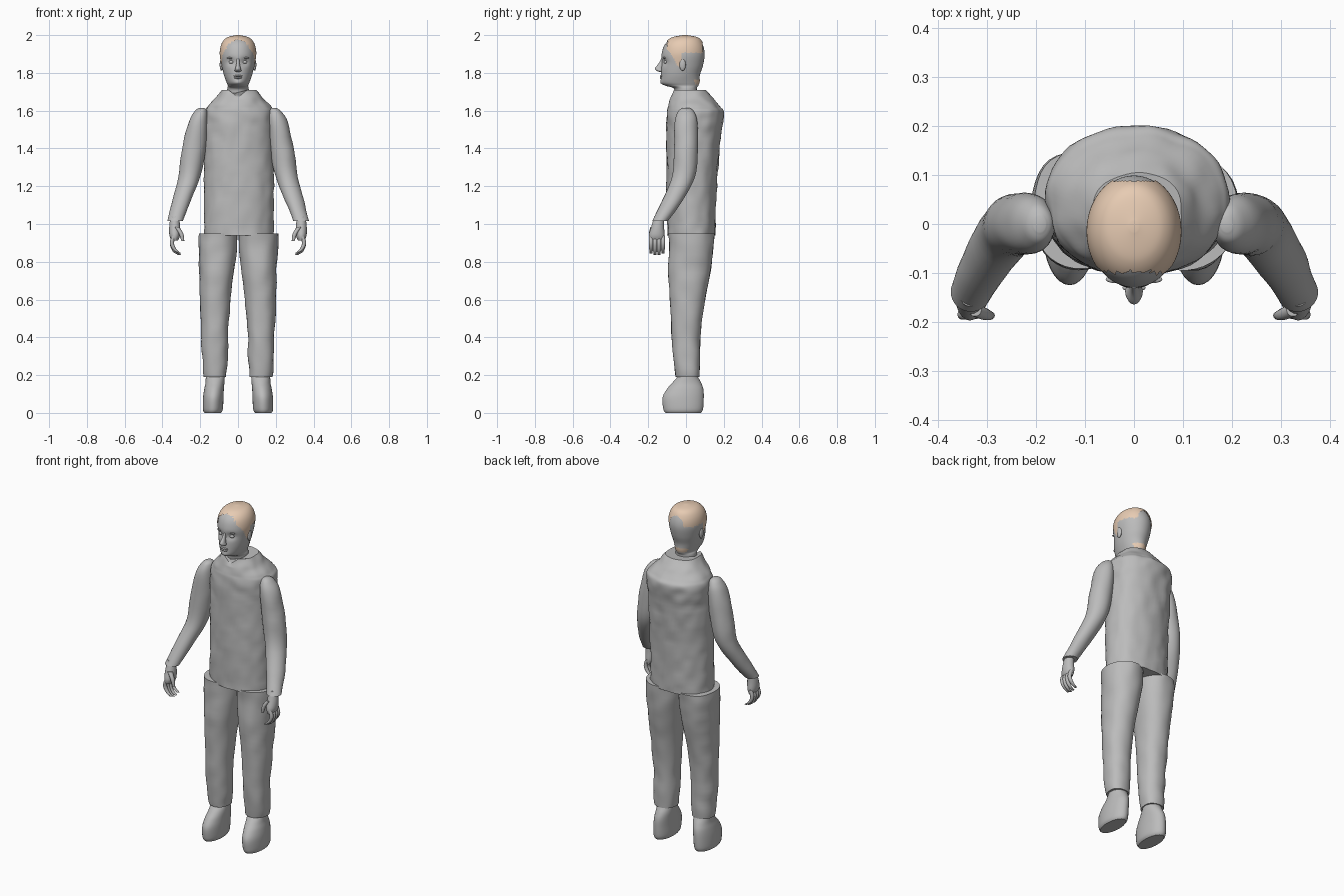
import bpy, bmesh, math
from mathutils import Vector, noise

cube = bpy.data.objects.get("Cube")
if cube:
    bpy.data.objects.remove(cube, do_unlink=True)


def material(name, rgb):
    m = bpy.data.materials.new(name)
    m.use_nodes = True
    m.diffuse_color = (*rgb, 1)
    m.node_tree.nodes["Principled BSDF"].inputs["Base Color"].default_value = (*rgb, 1)
    return m


GREY = material("plain grey", (0.5, 0.5, 0.5))
HAIR = material("pale sandy hair", (0.8, 0.6, 0.45))


def spline(rings, steps):
    """Smoothly interpolate rings of (x, y, z, radius x, radius y)."""
    pts = [Vector(r) for r in rings]
    pts = [pts[0]] + pts + [pts[-1]]
    out = []
    for a, b, c, d in zip(pts, pts[1:], pts[2:], pts[3:]):
        for s in range(steps):
            t = s / steps
            out.append(0.5 * (2 * b + (c - a) * t + (2 * a - 5 * b + 4 * c - d) * t * t
                              + (3 * b - a - 3 * c + d) * t ** 3))
    return out + [pts[-1]]


def loft(name, rings, side=1, segs=32, steps=5, power=2.0, caps=True,
         shape=None, keep=None, mat=GREY):
    """Skin elliptical rings; shape moves points, keep filters faces by centre."""
    bm = bmesh.new()
    loops = []
    for x, y, z, rx, ry in spline(rings, steps):
        loop = []
        for i in range(segs):
            a = math.tau * i / segs
            c, s = math.cos(a), math.sin(a)
            px = math.copysign(abs(c) ** (2 / power), c) * rx
            py = math.copysign(abs(s) ** (2 / power), s) * ry
            co = Vector((side * (x + px), y + py, z))
            loop.append(bm.verts.new(shape(co) if shape else co))
        loops.append(loop)
    for low, high in zip(loops, loops[1:]):
        for i in range(segs):
            j = (i + 1) % segs
            bm.faces.new((low[i], low[j], high[j], high[i]))
    if caps:
        bm.faces.new(loops[0])
        bm.faces.new(loops[-1])
    bmesh.ops.recalc_face_normals(bm, faces=bm.faces)
    if keep:
        drop = [f for f in bm.faces if not keep(f.calc_center_median())]
        bmesh.ops.delete(bm, geom=drop, context='FACES')
    return finish(name, bm, mat)


def ball(name, loc, size):
    bm = bmesh.new()
    bmesh.ops.create_uvsphere(bm, u_segments=16, v_segments=10, radius=1)
    bmesh.ops.scale(bm, vec=size, verts=bm.verts)
    bmesh.ops.translate(bm, vec=loc, verts=bm.verts)
    return finish(name, bm, GREY)


def finish(name, bm, mat):
    me = bpy.data.meshes.new(name)
    bm.to_mesh(me)
    bm.free()
    ob = bpy.data.objects.new(name, me)
    me.materials.append(mat)
    bpy.context.collection.objects.link(ob)
    bpy.ops.object.select_all(action='DESELECT')
    ob.select_set(True)
    bpy.context.view_layer.objects.active = ob
    bpy.ops.object.shade_smooth_by_angle(angle=math.radians(45))
    return ob


def cloth(amount, scale):
    def move(co):
        n = noise.noise(co * scale) * amount
        return co + Vector((co.x, co.y, 0)).normalized() * n
    return move


# Jacket with creases, open collar and a notch at the throat
def jacket_shape(co):
    notch = max(0, 1 - abs(co.x) / 0.05)
    if co.z > 1.66 and co.y < 0:
        co.z -= 0.04 * notch * (co.z - 1.66) / 0.05
    return cloth(0.007, 18)(co)


loft("jacket", [(0.005, 0.028, 0.94, 0.183, 0.126), (0.005, 0.03, 1.2, 0.184, 0.133),
                (0.005, 0.04, 1.45, 0.184, 0.143), (0.007, 0.049, 1.58, 0.186, 0.15),
                (0.007, 0.042, 1.62, 0.17, 0.138), (0.006, 0.03, 1.66, 0.133, 0.116),
                (0.005, 0.015, 1.71, 0.094, 0.088)],
     segs=64, steps=8, power=2.2, shape=jacket_shape)

# Head and neck
HEAD = [(0, 0, 1.66, 0.06, 0.06), (0, -0.003, 1.715, 0.057, 0.06),
        (0, -0.02, 1.732, 0.054, 0.085), (0, -0.03, 1.75, 0.061, 0.1),
        (0, -0.029, 1.79, 0.075, 0.103), (0, -0.02, 1.84, 0.086, 0.11),
        (0, -0.015, 1.9, 0.094, 0.114), (0, -0.012, 1.95, 0.084, 0.1),
        (0, -0.006, 1.982, 0.056, 0.068), (0, -0.005, 1.995, 0.006, 0.008)]


def face_shape(co):
    # Eye sockets, brow and chin
    if co.y < -0.04:
        for s in (-1, 1):
            d = math.hypot((co.x - s * 0.036) / 0.024, (co.z - 1.858) / 0.018)
            co.y += 0.013 * math.exp(-d * d)
        chin = math.hypot(co.x / 0.025, (co.z - 1.745) / 0.014)
        co.y -= 0.007 * math.exp(-chin * chin)
    return co


loft("head", HEAD, segs=64, steps=6, shape=face_shape)
loft("nose", [(0, -0.122, 1.875, 0.007, 0.01), (0, -0.132, 1.85, 0.009, 0.013),
              (0, -0.142, 1.825, 0.014, 0.022), (0, -0.138, 1.812, 0.018, 0.019),
              (0, -0.13, 1.805, 0.01, 0.009)], segs=16)
ball("upper_lip", (0, -0.13, 1.784), (0.024, 0.009, 0.005))
ball("lower_lip", (0, -0.129, 1.774), (0.02, 0.009, 0.006))
for s, label in ((1, "left"), (-1, "right")):
    ball(label + "_eye", (s * 0.035, -0.107, 1.857), (0.014, 0.011, 0.009))
    ball(label + "_brow", (s * 0.036, -0.113, 1.879), (0.022, 0.008, 0.005))
    ball(label + "_ear", (s * 0.088, -0.018, 1.843), (0.009, 0.017, 0.032))


# Hair shell over the crown with sideburns, plus a fringe at the nape
def hair_area(c):
    rough = 0.008 * noise.noise(c * 90)
    front = -0.1 + 0.6 * max(0, 1.93 - c.z)
    lower = 1.83 if c.y < -0.025 else 1.905
    crown = front + rough < c.y < 0.088 and c.z > lower + rough
    nape = c.y > 0.045 and 1.74 < c.z + rough < 1.765
    return crown or nape


loft("hair", [(x, y, z + 0.005, rx + 0.003, ry + 0.003) for x, y, z, rx, ry in HEAD],
     segs=96, steps=10, keep=hair_area, mat=HAIR)

# Limbs, built once and mirrored
SLEEVE = [(0.19, 0, 1.615, 0.012, 0.016), (0.195, 0, 1.598, 0.032, 0.04),
          (0.21, 0, 1.54, 0.051, 0.06), (0.233, 0, 1.4, 0.063, 0.063),
          (0.258, -0.013, 1.25, 0.058, 0.061), (0.304, -0.08, 1.11, 0.048, 0.053),
          (0.333, -0.138, 1.015, 0.042, 0.041)]
TROUSER = [(0.106, 0.03, 0.95, 0.103, 0.122), (0.108, 0.027, 0.86, 0.102, 0.117),
           (0.113, 0.017, 0.74, 0.092, 0.111), (0.119, 0.008, 0.6, 0.08, 0.092),
           (0.122, 0, 0.42, 0.071, 0.078), (0.122, 0.004, 0.28, 0.068, 0.07),
           (0.12, 0.007, 0.19, 0.059, 0.062)]
BOOT = [(0.134, -0.015, 0, 0.044, 0.094), (0.133, -0.015, 0.02, 0.053, 0.105),
        (0.131, -0.015, 0.08, 0.054, 0.109), (0.127, -0.005, 0.125, 0.052, 0.097),
        (0.122, 0.004, 0.16, 0.05, 0.076), (0.12, 0.01, 0.2, 0.05, 0.05),
        (0.12, 0.01, 0.24, 0.046, 0.046)]
PALM = [(0.335, -0.142, 1.04, 0.022, 0.026), (0.335, -0.15, 0.985, 0.029, 0.034),
        (0.335, -0.155, 0.94, 0.028, 0.042), (0.335, -0.155, 0.912, 0.017, 0.038)]

for s, label in ((1, "left"), (-1, "right")):
    loft(label + "_sleeve", SLEEVE, s, shape=cloth(0.004, 14))
    loft(label + "_trouser_leg", TROUSER, s, segs=40, power=2.2, shape=cloth(0.008, 12))
    loft(label + "_boot", BOOT, s)
    loft(label + "_palm", PALM, s, segs=20)
    for i in range(4):
        y = -0.122 - 0.021 * i
        drop = 0.008 * (i in (1, 2))
        loft(f"{label}_finger_{i + 1}",
             [(0.338, y, 0.94, 0.011, 0.011), (0.35, y, 0.9, 0.011, 0.011),
              (0.336, y, 0.865 - drop, 0.011, 0.01), (0.31, y, 0.845 - drop, 0.009, 0.008)],
             s, segs=10, steps=3)
    loft(label + "_thumb", [(0.325, -0.175, 0.985, 0.014, 0.014),
                            (0.302, -0.185, 0.95, 0.012, 0.012),
                            (0.292, -0.187, 0.91, 0.008, 0.008)], s, segs=10, steps=3)
